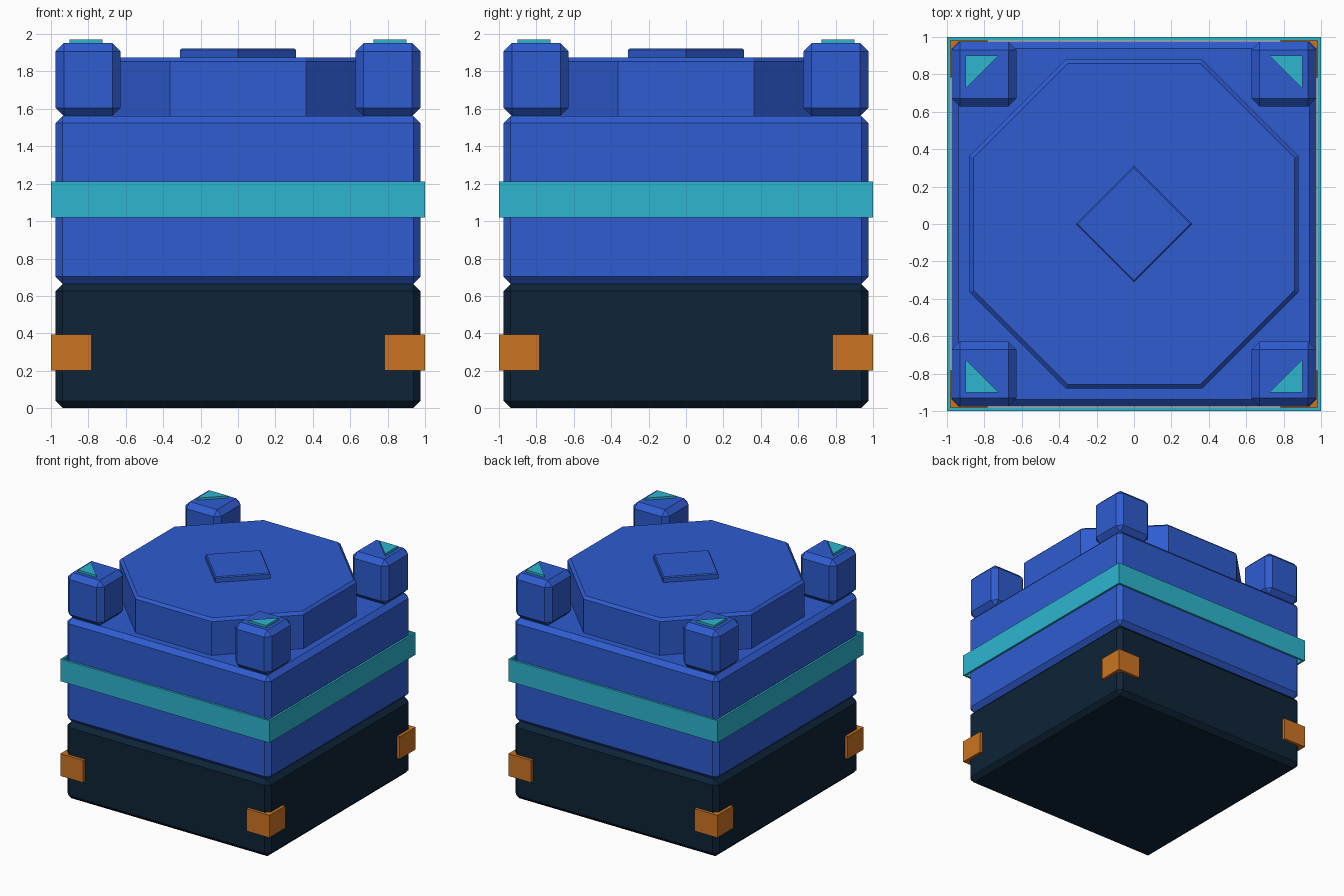
import bpy, bmesh, math
from mathutils import Vector

if "Cube" in bpy.data.objects:
    bpy.data.objects.remove(bpy.data.objects["Cube"])


def material(name, r, g, b):
    """Flat colour given as 0-255 sRGB, stored as linear."""
    lin = [((c / 255 + 0.055) / 1.055) ** 2.4 for c in (r, g, b)]
    m = bpy.data.materials.new(name)
    m.diffuse_color = (*lin, 1)
    m.use_nodes = True
    m.node_tree.nodes["Principled BSDF"].inputs["Base Color"].default_value = m.diffuse_color
    return m


BLUE = material("blue paint", 46, 92, 208)
NAVY = material("dark navy", 14, 36, 55)
TEAL = material("teal trim", 46, 182, 207)
ORANGE = material("orange bracket", 204, 116, 34)


def prism(name, points, z0, z1, mat, chamfer=0.0, rule=None):
    """Extrude a counter-clockwise outline; chamfer the edges accepted by rule."""
    bm = bmesh.new()
    low = [bm.verts.new((x, y, z0)) for x, y in points]
    high = [bm.verts.new((x, y, z1)) for x, y in points]
    bm.faces.new(low[::-1])
    bm.faces.new(high)
    n = len(points)
    for i in range(n):
        j = (i + 1) % n
        bm.faces.new((low[i], low[j], high[j], high[i]))
    bmesh.ops.recalc_face_normals(bm, faces=bm.faces)
    if chamfer:
        edges = [e for e in bm.edges if rule is None or rule(e)]
        bmesh.ops.bevel(bm, geom=edges, offset=chamfer, offset_type='OFFSET',
                        segments=1, profile=0.5, affect='EDGES')
    me = bpy.data.meshes.new(name)
    bm.to_mesh(me)
    bm.free()
    me.materials.append(mat)
    ob = bpy.data.objects.new(name, me)
    bpy.context.collection.objects.link(ob)
    return ob


def rect(x0, x1, y0, y1):
    return [(x0, y0), (x1, y0), (x1, y1), (x0, y1)]


def ngon(n, radius, turn):
    return [(radius * math.cos(turn + 2 * math.pi * i / n),
             radius * math.sin(turn + 2 * math.pi * i / n)) for i in range(n)]


def top_rim(z):
    return lambda e: all(abs(v.co.z - z) < 1e-4 for v in e.verts)


H = 0.975

# Dark base and blue body, both chamfered blocks
prism("base", rect(-H, H, -H, H), 0, 0.665, NAVY, 0.038)
prism("body", rect(-H, H, -H, H), 0.665, 1.562, BLUE, 0.038)

# Teal band: open square ring around the body
band = prism("band", rect(-1, 1, -1, 1), 1.02, 1.212, TEAL)
bm = bmesh.new()
bm.from_mesh(band.data)
caps = [f for f in bm.faces if abs(f.normal.z) > 0.9]
bmesh.ops.inset_individual(bm, faces=caps, thickness=1 - H)
caps = [f for f in bm.faces if abs(f.normal.z) > 0.9
        and all(abs(v.co.x) < 0.99 for v in f.verts)]
bmesh.ops.bridge_loops(bm, edges=[e for f in caps for e in f.edges])
bmesh.ops.delete(bm, geom=caps, context='FACES_ONLY')
bmesh.ops.recalc_face_normals(bm, faces=bm.faces)
bm.to_mesh(band.data)
bm.free()

# Octagonal lid with a raised diamond
prism("lid", ngon(8, 0.88 / math.cos(math.pi / 8), math.pi / 8),
      1.56, 1.876, BLUE, 0.022, top_rim(1.876))
prism("lid_diamond", ngon(4, 0.311, 0), 1.876, 1.923, BLUE, 0.008, top_rim(1.923))

# Corner parts: orange bracket, blue post and teal triangle on its top
for sx, xn in ((-1, "left"), (1, "right")):
    for sy, yn in ((-1, "front"), (1, "back")):
        tag = f"{yn}_{xn}"

        def corner(a, b):
            xs, ys = sorted((sx * a, sx * b)), sorted((sy * a, sy * b))
            return rect(*xs, *ys)

        prism(f"bracket_{tag}", corner(0.782, 1.0), 0.2, 0.393, ORANGE)
        prism(f"post_{tag}", corner(0.628, H), 1.562, 1.952, BLUE, 0.044)
        tri = [(sx * 0.9, sy * 0.9), (sx * 0.725, sy * 0.9), (sx * 0.9, sy * 0.725)]
        prism(f"post_triangle_{tag}", tri, 1.95, 1.971, TEAL)
